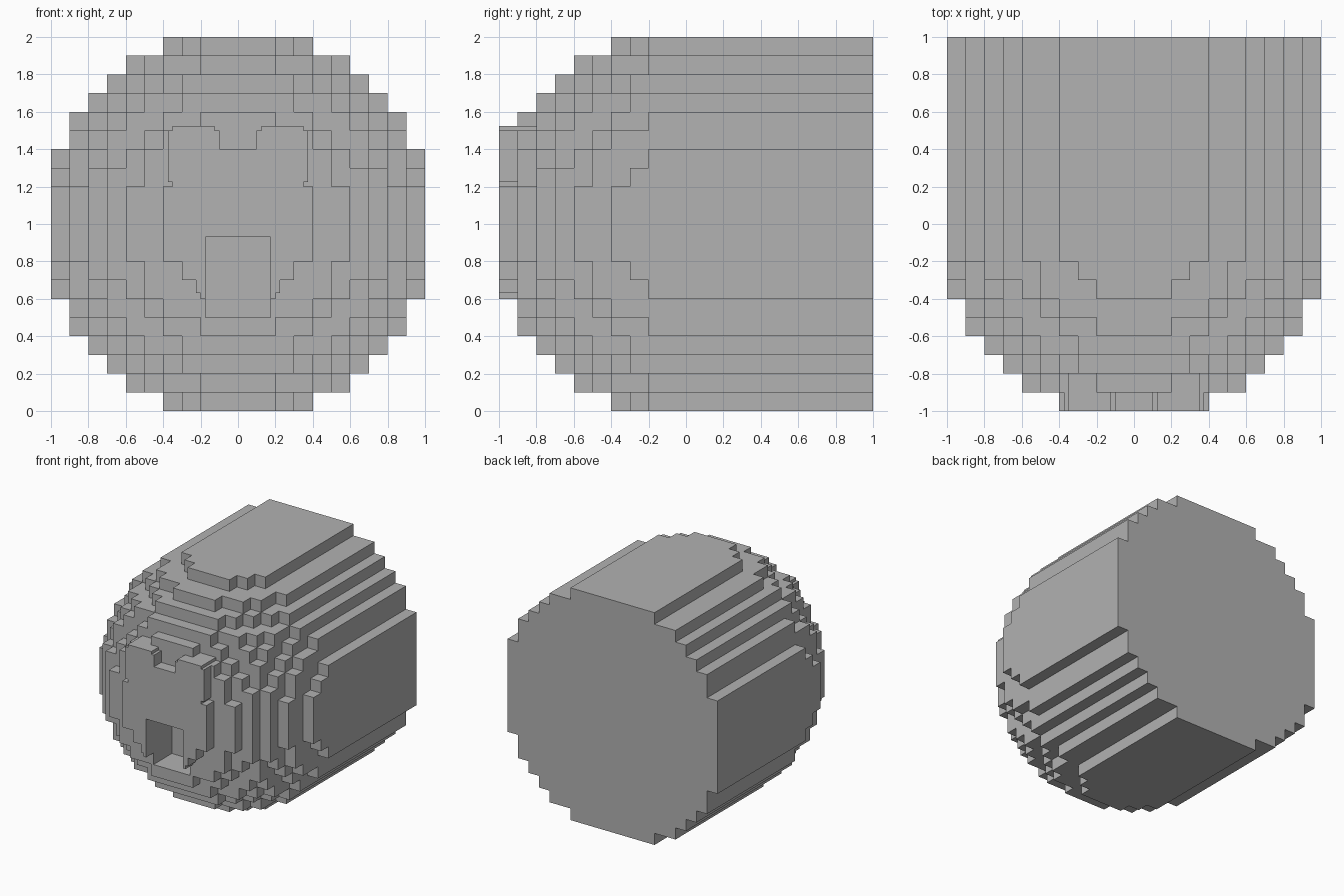
import bpy
import bmesh
from mathutils import Vector

if "Cube" in bpy.data.objects:
    bpy.data.objects.remove(bpy.data.objects["Cube"], do_unlink=True)

CELL = 0.1
HALF = 10            # half the body size in cells
REACH = 105.0        # squared radius of the stepped ball, in cells

grey = bpy.data.materials.new("plain_grey")
grey.use_nodes = True
colour = (0.445, 0.445, 0.445, 1.0)
grey.diffuse_color = colour
grey.node_tree.nodes["Principled BSDF"].inputs["Base Color"].default_value = colour


def finish(name, bm):
    mesh = bpy.data.meshes.new(name)
    bm.to_mesh(mesh)
    bm.free()
    mesh.materials.append(grey)
    obj = bpy.data.objects.new(name, mesh)
    bpy.context.collection.objects.link(obj)
    return obj


def box(name, x, y, z):
    """Box between pairs of limits on each axis."""
    bm = bmesh.new()
    bmesh.ops.create_cube(bm, size=1)
    for v in bm.verts:
        v.co = [lim[0] if c < 0 else lim[1] for c, lim in zip(v.co, (x, y, z))]
    return finish(name, bm)


def solid(i, j, k):
    """Front half is a stepped ball, back half repeats its widest slice."""
    if not -HALF <= j < HALF:
        return False
    depth = min(j + 0.5, -0.5)
    return (i + 0.5) ** 2 + depth ** 2 + (k + 0.5) ** 2 < REACH


# Body: outer faces of the stepped solid
bm = bmesh.new()
corners = {}


def corner(p):
    key = tuple(round(c) for c in p)
    if key not in corners:
        corners[key] = bm.verts.new(Vector(key) * CELL + Vector((0, 0, 1)))
    return corners[key]


span = range(-HALF, HALF)
for i in span:
    for j in span:
        for k in span:
            if not solid(i, j, k):
                continue
            centre = Vector((i + 0.5, j + 0.5, k + 0.5))
            for axis in range(3):
                for sign in (-1, 1):
                    n = Vector((0, 0, 0))
                    n[axis] = sign
                    if solid(i + int(n.x), j + int(n.y), k + int(n.z)):
                        continue
                    u = Vector((0, 0, 0))
                    u[(axis + 1) % 3] = 0.5
                    w = n.cross(u)
                    mid = centre + n / 2
                    bm.faces.new([corner(mid + d) for d in
                                  (-u - w, u - w, u + w, -u + w)])
bmesh.ops.recalc_face_normals(bm, faces=bm.faces)
body = finish("body", bm)

# Mouth opening
cutter = box("mouth_cutter", (-0.175, 0.175), (-1.1, -0.65), (0.5, 0.93))
cutter.hide_render = True
cutter.hide_viewport = True
cut = body.modifiers.new("mouth", "BOOLEAN")
cut.operation = "DIFFERENCE"
cut.solver = "EXACT"
cut.object = cutter

# Eyes with notched corners, and mouth corners
for side, s in (("left", 1), ("right", -1)):
    def mirrored(a, b):
        return tuple(sorted((a * s, b * s)))
    box(side + "_eye_wide", mirrored(0.1, 0.375), (-1, -0.8), (1.225, 1.5))
    box(side + "_eye_tall", mirrored(0.125, 0.35), (-1, -0.8), (1.2, 1.525))
    box(side + "_mouth_corner", mirrored(0.176, 0.225), (-1, -0.85), (0.63, 0.88))
